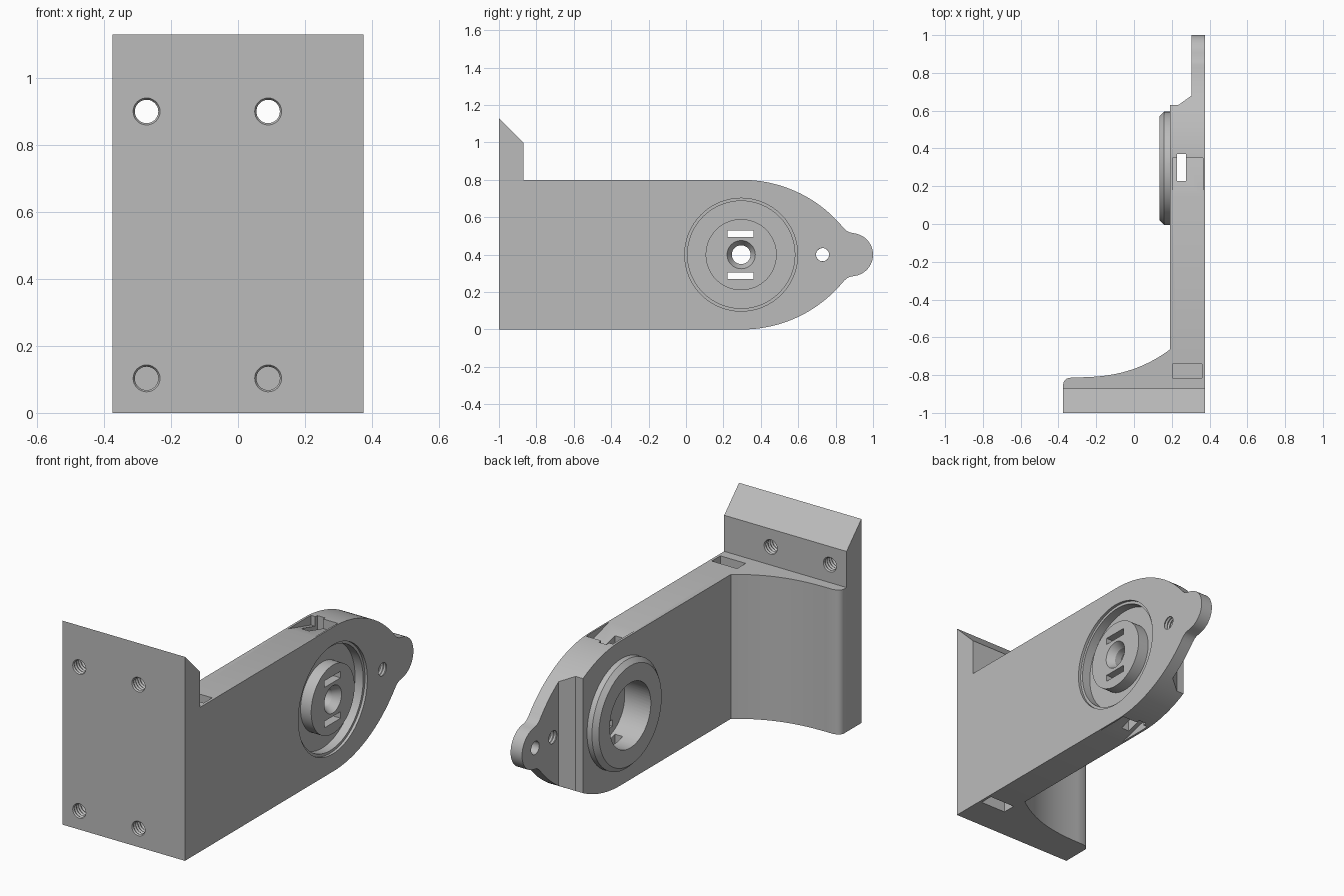
import bpy, bmesh, math
from mathutils import Vector

cube = bpy.data.objects.get("Cube")
if cube:
    bpy.data.objects.remove(cube, do_unlink=True)

grey = bpy.data.materials.new("light grey")
grey.use_nodes = True
tone = (0.5, 0.5, 0.5, 1)
grey.diffuse_color = tone
grey.node_tree.nodes["Principled BSDF"].inputs["Base Color"].default_value = tone

AXIS_MAP = {  # (u, v, along) to xyz
    "x": lambda u, v, w: Vector((w, u, v)),
    "y": lambda u, v, w: Vector((u, w, v)),
    "z": lambda u, v, w: Vector((u, v, w)),
}


def finish(name, bm):
    bmesh.ops.remove_doubles(bm, verts=bm.verts, dist=1e-5)
    bmesh.ops.recalc_face_normals(bm, faces=bm.faces)
    mesh = bpy.data.meshes.new(name)
    bm.to_mesh(mesh)
    bm.free()
    mesh.materials.append(grey)
    ob = bpy.data.objects.new(name, mesh)
    bpy.context.collection.objects.link(ob)
    return ob


def prism(name, outline, axis, start, end):
    """Closed outline pushed along an axis."""
    bm = bmesh.new()
    place = AXIS_MAP[axis]
    face = bm.faces.new([bm.verts.new(place(u, v, start)) for u, v in outline])
    new = bmesh.ops.extrude_face_region(bm, geom=[face])["geom"]
    moved = [g for g in new if isinstance(g, bmesh.types.BMVert)]
    bmesh.ops.translate(bm, verts=moved, vec=place(0, 0, end - start))
    return finish(name, bm)


def box(name, x, y, z):
    return prism(name, [(x[0], y[0]), (x[1], y[0]), (x[1], y[1]), (x[0], y[1])], "z", *z)


def lathe(name, profile, axis, u, v, steps=64):
    """Closed (radius, along) profile turned about an axis through (u, v)."""
    bm = bmesh.new()
    place = AXIS_MAP[axis]
    verts = [bm.verts.new(place(u + r, v, w)) for r, w in profile]
    edges = [bm.edges.new((a, b)) for a, b in zip(verts, verts[1:] + verts[:1])
             if not (abs((a.co - place(u, v, 0)).dot(place(1, 0, 0))) < 1e-6
                     and abs((b.co - place(u, v, 0)).dot(place(1, 0, 0))) < 1e-6)]
    bmesh.ops.spin(bm, geom=verts + edges, cent=place(u, v, 0), axis=place(0, 0, 1),
                   angle=math.tau, steps=steps, use_merge=False)
    return finish(name, bm)


def thread(name, axis, u, v, start, end, r=0.041):
    """Ribbed screw hole cutter."""
    n = max(2, round((end - start) / 0.018))
    ribs = [(r - 0.006 * (i % 2), start + (end - start) * i / (2 * n)) for i in range(2 * n + 1)]
    return lathe(name, [(0, start)] + ribs + [(0, end)], axis, u, v, 32)


def combine(target, tool, operation="DIFFERENCE"):
    mod = target.modifiers.new("combine", "BOOLEAN")
    mod.operation, mod.solver, mod.object = operation, "EXACT", tool
    bpy.context.view_layer.objects.active = target
    bpy.ops.object.modifier_apply(modifier=mod.name)
    bpy.data.objects.remove(tool, do_unlink=True)


MID, HUB_Y = 0.4, 0.295
INNER, OUTER = 0.19, 0.375

# Arm outline: straight bar, tapering arc, rounded nub; mirrored about mid height
upper = [(-0.9, 0.8)]
for i in range(25):
    a = math.asin(0.53 / 0.7) * i / 24
    upper.append((0.3 + 0.7 * math.sin(a), 0.1 + 0.7 * math.cos(a)))
upper += [(0.845, 0.54), (0.86, 0.527), (0.875, 0.519)]
for i in range(13):
    a = math.radians(80 - 80 * i / 12)
    upper.append((0.885 + 0.115 * math.cos(a), MID + 0.115 * math.sin(a)))
lower = [(y, 2 * MID - z) for y, z in reversed(upper[:-1])]
bracket = prism("bracket", upper + lower, "x", INNER, OUTER)

# Thin tail behind a bevelled step
combine(bracket, prism("tail_cut", [(0.1, 0.63), (0.235, 0.63), (0.305, 0.68),
                                    (0.305, 1.1), (0.1, 1.1)], "z", -0.1, 0.9))

# Foot with a sweeping inner fillet
foot = [(-0.375, -1), (OUTER, -1), (OUTER, -0.665), (INNER, -0.665)]
for i in range(1, 15):
    t = i / 14
    foot.append((INNER - 0.52 * t, -0.665 - 0.147 * (1 - (1 - t) ** 2.6)))
for i in range(7):
    a = math.radians(90 + 15 * i)
    foot.append((-0.34 + 0.035 * math.cos(a), -0.85 + 0.035 * math.sin(a)))
combine(bracket, prism("foot", foot, "z", 0, 0.8), "UNION")

# Upright mounting plate with sloped top
plate = prism("plate", [(-1, 0), (-0.87, 0), (-0.87, 1), (-1, 1.13)], "x", -0.375, OUTER)
combine(bracket, plate, "UNION")

# Bearing collar on the inner side
collar = [(0, 0.135), (0.275, 0.135), (0.3, 0.16), (0.3, 0.25), (0, 0.25)]
combine(bracket, lathe("collar", collar, "x", HUB_Y, MID), "UNION")

# Bore, ring recess around the hub, and hub centre hole
bore = [(0, 0.1), (0.18, 0.1), (0.18, 0.295), (0, 0.295)]
recess = [(0.19, 0.31), (0.287, 0.31), (0.287, 0.36), (0.302, 0.36), (0.302, 0.4), (0.19, 0.4)]
centre = [(0, 0.2), (0.05, 0.2), (0.05, 0.335), (0.076, 0.376), (0.076, 0.4), (0, 0.4)]
for name, profile in (("bore", bore), ("recess", recess), ("centre", centre)):
    combine(bracket, lathe(name, profile, "x", HUB_Y, MID))

# Hub slots, edge pockets, and strap pockets, above and below mid height
for side in (-1, 1):
    z = MID + side * 0.112
    combine(bracket, box("hub_slot", (0.25, 0.4), (0.223, 0.362), (z - 0.018, z + 0.018)))
    edge = sorted((MID + side * 0.34, MID + side * 0.5))
    combine(bracket, box("foot_pocket", (0.205, 0.36), (-0.815, -0.74), edge))
    wedge = [(0.15, 0.4), (0.35, 0.345), (0.35, 0.5), (0.15, 0.5)]
    combine(bracket, prism("strap_pocket", [(y, MID + side * h) for y, h in wedge],
                           "x", 0.203, 0.366))
combine(bracket, box("strap_slot", (0.228, 0.276), (0.228, 0.37), (-0.1, 0.9)))

# Screw holes: plate, tail and nub
for x in (-0.273, 0.09):
    combine(bracket, thread("upper_hole", "y", x, 0.9, -1.02, -0.85))
    combine(bracket, thread("lower_hole", "y", x, 0.103, -1.02, -0.87))
combine(bracket, thread("tail_hole", "x", 0.73, MID, 0.28, 0.4))
combine(bracket, lathe("nub_hole", [(0, 0.28), (0.036, 0.28), (0.036, 0.35), (0, 0.35)],
                       "x", 0.885, MID, 32))

# Smooth curves, sharp corners
bpy.ops.object.select_all(action="DESELECT")
bracket.select_set(True)
bpy.context.view_layer.objects.active = bracket
bpy.ops.object.shade_smooth_by_angle(angle=math.radians(25))
